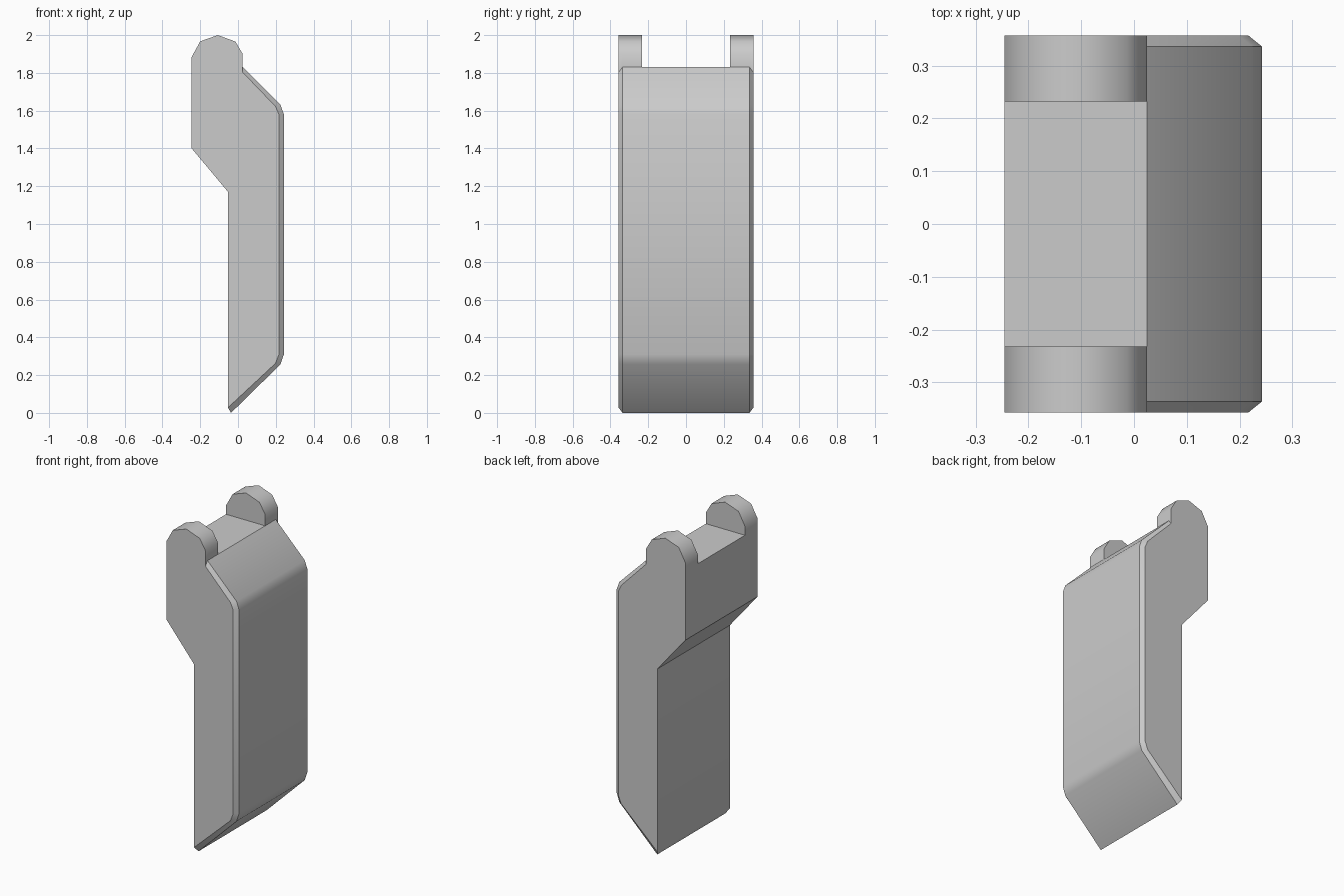
import bpy, bmesh, math

cube = bpy.data.objects.get("Cube")
if cube:
    bpy.data.objects.remove(cube, do_unlink=True)

grey = bpy.data.materials.new("plain grey")
grey.use_nodes = True
colour = (0.6, 0.6, 0.6, 1)
grey.diffuse_color = colour
grey.node_tree.nodes["Principled BSDF"].inputs["Base Color"].default_value = colour

END, RIM, LUG = 0.357, 0.336, 0.232   # half widths: end face, chamfer, lug inner wall

# Side profile in x, z: stepped back, then the outer shell at full and chamfered size
back = [(-0.245, 1.83), (-0.245, 1.40), (-0.053, 1.17), (-0.053, 0.028)]
shell = [(-0.037, 0.0), (0.225, 0.257), (0.243, 0.31), (0.243, 1.58), (0.225, 1.63), (0.025, 1.83)]
shell_end = [(-0.053, 0.028), (0.198, 0.262), (0.217, 0.31), (0.217, 1.58), (0.198, 1.623), (0.025, 1.803)]
# Rounded lug above the deck
lug = [(0.025, 1.90), (-0.014, 1.966), (-0.107, 2.0), (-0.2, 1.967), (-0.245, 1.885)]

bm = bmesh.new()


def section(points, y):
    return [bm.verts.new((x, y, z)) for x, z in points]


def bridge(a, b):
    for i in range(len(a)):
        j = (i + 1) % len(a)
        bm.faces.new((a[i], a[j], b[j], b[i]))


# Body and lugs share one skin, mirrored front to back
n = len(back) + len(shell)
inner = []
for side in (-1, 1):
    end = section(back + shell_end + lug, side * END)
    rim = section(back + shell + lug, side * RIM)
    wall = section(back + shell + lug, side * LUG)
    bm.faces.new(end)
    bridge(end, rim)
    bridge(rim, wall)
    bm.faces.new(wall[n - 1:] + wall[:1])   # inner face of the lug
    inner.append(wall[:n])
bridge(*inner)                              # middle span with the flat deck

bmesh.ops.remove_doubles(bm, verts=bm.verts, dist=0.0005)
bmesh.ops.recalc_face_normals(bm, faces=bm.faces)

# Smooth rounded lug tops and bent shell, crisp edges elsewhere
for f in bm.faces:
    f.smooth = True
for e in bm.edges:
    a, b = (v.co for v in e.verts)
    rounded = min(a.z, b.z) > 1.88 and abs(a.z - b.z) < 0.001 and abs(a.x - b.x) < 0.001
    e.smooth = rounded or e.calc_face_angle(0) < math.radians(30)

mesh = bpy.data.meshes.new("hinged_plate")
bm.to_mesh(mesh)
bm.free()
mesh.materials.append(grey)
obj = bpy.data.objects.new("hinged_plate", mesh)
bpy.context.collection.objects.link(obj)
